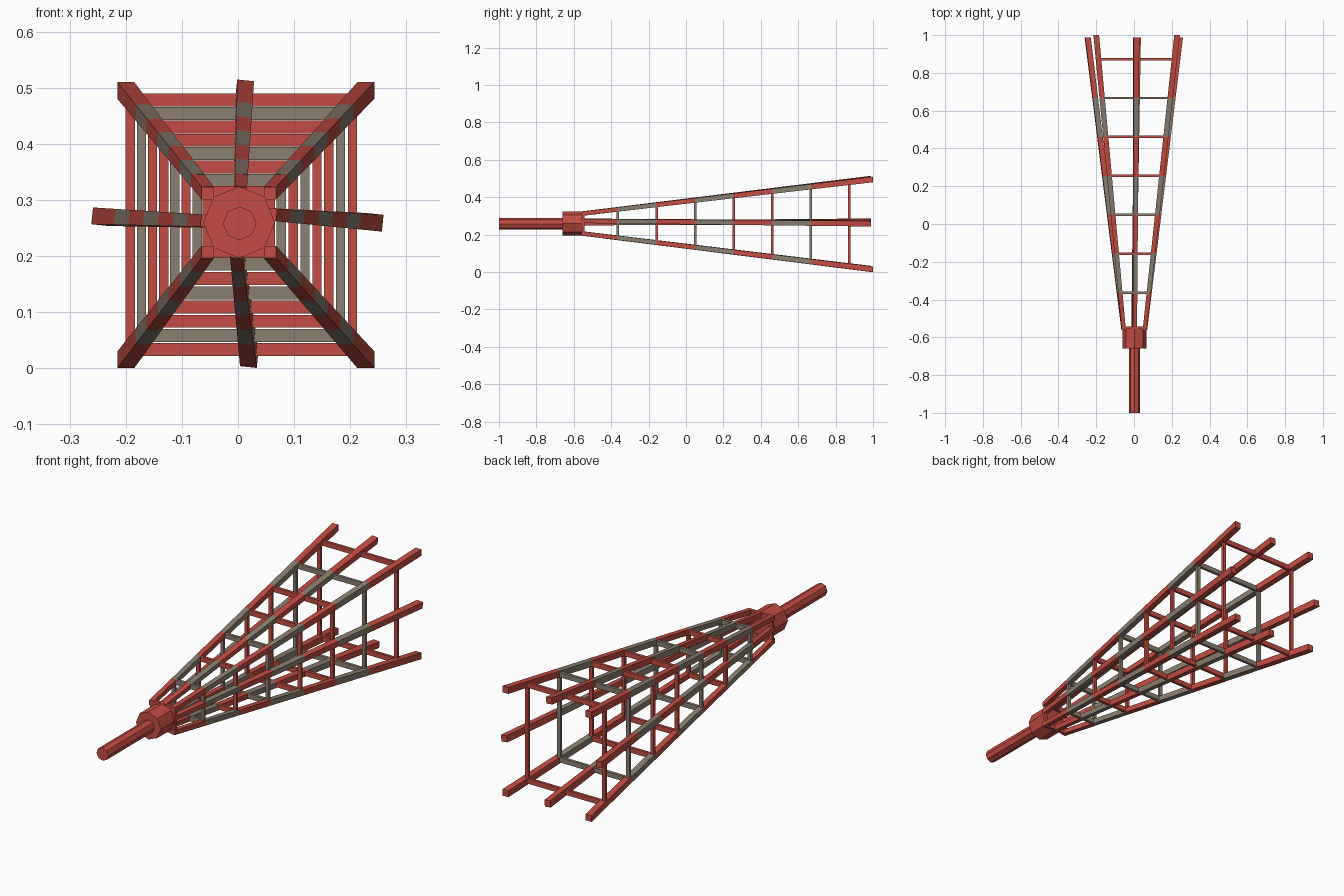
import bpy, bmesh, math
from mathutils import Vector

if "Cube" in bpy.data.objects:
    bpy.data.objects.remove(bpy.data.objects["Cube"])


def mat(name, col):
    m = bpy.data.materials.new(name)
    m.diffuse_color = (*col, 1)
    m.use_nodes = True
    m.node_tree.nodes["Principled BSDF"].inputs["Base Color"].default_value = m.diffuse_color
    return m


RED = mat("faded red paint", (0.55, 0.073, 0.054))
GREY = mat("weathered grey", (0.26, 0.21, 0.16))
ZC = 0.26
Y0, Y1 = -0.56, 1.0
RINGS = [-0.55, -0.365, -0.157, 0.049, 0.255, 0.461, 0.667, 0.873]
RING_GREY = [0, 1, 0, 1, 0, 0, 1, 0]
BAY_GREY = [0, 1, 0, 1, 0, 1, 0, 0]    # colour of the leg beyond each ring


def finish(bm, name):
    bmesh.ops.recalc_face_normals(bm, faces=bm.faces[:])
    me = bpy.data.meshes.new(name)
    bm.to_mesh(me)
    bm.free()
    me.materials.append(RED)
    me.materials.append(GREY)
    ob = bpy.data.objects.new(name, me)
    bpy.context.collection.objects.link(ob)
    return ob


def loft(name, sections, sides, phase, bays=None):
    """Prism through (centre, radius) sections lying across the y axis."""
    bm = bmesh.new()
    loops = []
    for c, r in sections:
        loops.append([bm.verts.new((c[0] + r * math.cos(phase + i * math.tau / sides), c[1],
                                    c[2] + r * math.sin(phase + i * math.tau / sides)))
                      for i in range(sides)])
    for k in range(len(loops) - 1):
        for i in range(sides):
            j = (i + 1) % sides
            f = bm.faces.new((loops[k][i], loops[k][j], loops[k + 1][j], loops[k + 1][i]))
            f.material_index = bays[k] if bays else 0
    bm.faces.new(loops[0])
    f = bm.faces.new(loops[-1])
    return finish(bm, name)


def box(name, centre, size, grey):
    bm = bmesh.new()
    bmesh.ops.create_cube(bm, size=1)
    for v in bm.verts:
        v.co = Vector([v.co[i] * size[i] + centre[i] for i in range(3)])
    for f in bm.faces:
        f.material_index = grey
    return finish(bm, name)


def leg(name, start, end, yend, roll):
    ys = [Y0] + RINGS[1:] + [yend]
    secs = []
    for y in ys:
        t = (y - Y0) / (yend - Y0)
        x = start[0] + (end[0] - start[0]) * t
        z = start[1] + (end[1] - start[1]) * t
        secs.append(((x, y, z), (0.022 + 0.008 * t) / math.sqrt(2)))
    loft(name, secs, 4, math.pi / 4 + roll, BAY_GREY)


# mast shaft and hub
loft("tip_shaft", [((0.003, -1, 0.258), 0.03), ((0.003, -0.65, 0.258), 0.03)], 8, 0)
loft("hub", [((0.002, -0.66, ZC), 0.064), ((0.002, -0.555, ZC), 0.064)], 8, 0)

# four corner legs
for sx, xs, xe in (("left", -0.054, -0.2), ("right", 0.057, 0.228)):
    for sz, zs, ze in (("lower", 0.207, 0.015), ("upper", 0.312, 0.495)):
        leg(f"{sx}_{sz}_leg", (xs, zs), (xe, ze), Y1, 0)

# four legs along the middle of each side, slightly twisted
r = math.radians(-6)
leg("upper_middle_leg", (0.004, 0.312), (0.012, 0.498), 0.988, r)
leg("lower_middle_leg", (-0.002, 0.207), (0.02, 0.017), 0.988, r)
leg("left_middle_leg", (-0.055, 0.262), (-0.245, 0.27), 0.988, r)
leg("right_middle_leg", (0.058, 0.274), (0.243, 0.26), 0.988, r)

# square rings of rungs
for k, y in enumerate(RINGS):
    t = (y + 0.55) / (0.873 + 0.55)
    xl, xr = -0.055 - 0.137 * t, 0.058 + 0.146 * t
    zl, zh = 0.208 - 0.175 * t, 0.313 + 0.165 * t
    for z, n in ((zl, "lower"), (zh, "upper")):
        box(f"{n}_rung_{k}", ((xl + xr) / 2, y, z), (xr - xl, 0.013, 0.023), RING_GREY[k])
    for x, n in ((xl, "left"), (xr, "right")):
        box(f"{n}_rung_{k}", (x, y, (zl + zh) / 2), (0.0165, 0.013, zh - zl), RING_GREY[k])
